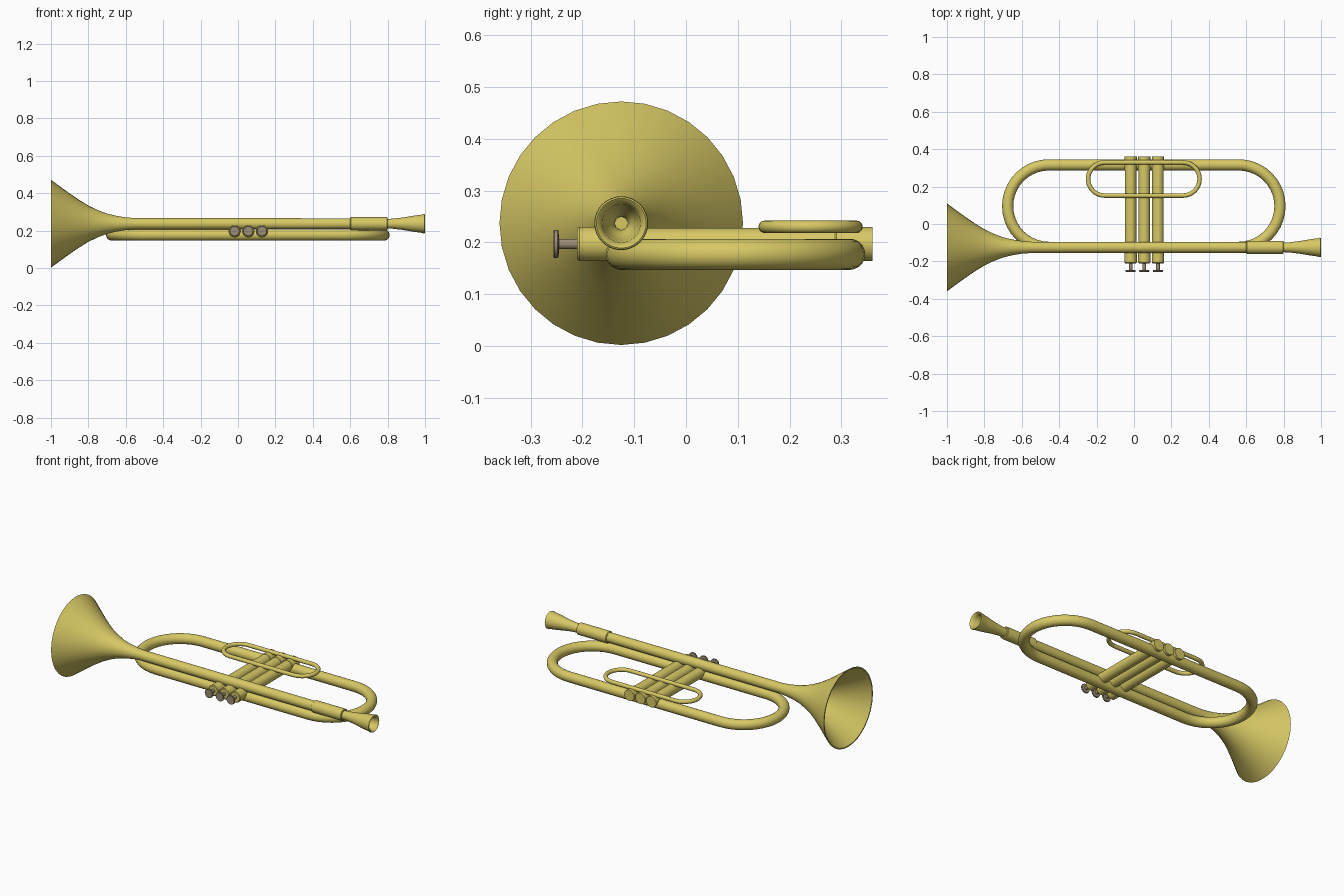
import bpy, bmesh, math
from mathutils import Vector

if "Cube" in bpy.data.objects:
    bpy.data.objects.remove(bpy.data.objects["Cube"])


def material(name, color):
    m = bpy.data.materials.new(name)
    m.diffuse_color = color
    m.use_nodes = True
    m.node_tree.nodes["Principled BSDF"].inputs["Base Color"].default_value = m.diffuse_color
    return m


brass = material("brass", (0.68, 0.58, 0.13, 1))
button_metal = material("button_metal", (0.33, 0.27, 0.18, 1))


def finish(name, bm, mat, angle=35):
    bmesh.ops.recalc_face_normals(bm, faces=bm.faces)
    me = bpy.data.meshes.new(name)
    bm.to_mesh(me)
    bm.free()
    me.materials.append(mat)
    ob = bpy.data.objects.new(name, me)
    bpy.context.collection.objects.link(ob)
    bpy.ops.object.select_all(action='DESELECT')
    bpy.context.view_layer.objects.active = ob
    ob.select_set(True)
    bpy.ops.object.shade_smooth_by_angle(angle=math.radians(angle))
    return ob


def bridge(bm, a, b):
    n = len(a)
    for i in range(n):
        bm.faces.new((a[i], a[(i + 1) % n], b[(i + 1) % n], b[i]))


def lathe(name, profile, origin, axis, mat=brass, sides=32):
    """Revolve (distance, radius) points about 'X' or 'Y'; both ends are capped."""
    bm = bmesh.new()
    rings = []
    for d, r in profile:
        ring = []
        for i in range(sides):
            a = 2 * math.pi * i / sides
            u, v = r * math.cos(a), r * math.sin(a)
            offset = Vector((d, u, v)) if axis == 'X' else Vector((u, d, v))
            ring.append(bm.verts.new(Vector(origin) + offset))
        rings.append(ring)
    for a, b in zip(rings, rings[1:]):
        bridge(bm, a, b)
    bm.faces.new(rings[0])
    bm.faces.new(rings[-1])
    return finish(name, bm, mat)


def stadium_tube(name, x0, x1, y0, y1, z, r, steps=20, sides=20):
    """Closed tube around a stadium; x0 and x1 are the end-arc centres."""
    rad, cy = (y1 - y0) / 2, (y0 + y1) / 2
    bm = bmesh.new()
    rings = []
    for cx, start in ((x1, -math.pi / 2), (x0, math.pi / 2)):
        for i in range(steps + 1):
            a = start + math.pi * i / steps
            out = Vector((math.cos(a), math.sin(a), 0))
            c = Vector((cx, cy, z)) + out * rad
            rings.append([bm.verts.new(c + out * r * math.cos(t) + Vector((0, 0, r * math.sin(t))))
                          for t in (2 * math.pi * k / sides for k in range(sides))])
    for i, ring in enumerate(rings):
        bridge(bm, ring, rings[(i + 1) % len(rings)])
    return finish(name, bm, brass)


# Bell and lead pipe on one axis, with a hollow flared mouth
AXIS = (0, -0.125, 0.237)
flare = [(-1.0, 0.235), (-0.95, 0.198), (-0.9, 0.162), (-0.85, 0.128), (-0.8, 0.097),
         (-0.75, 0.073), (-0.7, 0.054), (-0.65, 0.042), (-0.6, 0.034), (-0.55, 0.030)]
inner = [(x, r - 0.007) for x, r in reversed(flare)]
lathe("bell_and_lead_pipe", inner + flare + [(0.62, 0.029)], AXIS, 'X')

# Mouthpiece receiver sleeve
lathe("receiver_sleeve", [(0.6, 0.031), (0.603, 0.035), (0.797, 0.035), (0.8, 0.031)], AXIS, 'X')

# Mouthpiece with rim and cup
lathe("mouthpiece", [(0.78, 0.025), (0.83, 0.027), (0.88, 0.033), (0.94, 0.043), (0.985, 0.049),
                     (0.992, 0.052), (0.998, 0.051), (1.0, 0.048), (0.996, 0.043), (0.985, 0.037),
                     (0.95, 0.033), (0.92, 0.022), (0.905, 0.013), (0.86, 0.012)], AXIS, 'X')

# Main tubing loop and the small slide loop above it
stadium_tube("main_loop", -0.455, 0.56, -0.125, 0.316, 0.177, 0.03)
stadium_tube("slide_loop", -0.157, 0.262, 0.152, 0.329, 0.230, 0.012)

# Three valves, each with a stem and finger button
for i, x in enumerate((-0.018, 0.055, 0.128), 1):
    lathe(f"valve_{i}", [(-0.21, 0.029), (-0.206, 0.033), (-0.15, 0.033), (-0.148, 0.031),
                         (0.288, 0.031), (0.29, 0.033), (0.36, 0.033)], (x, 0, 0.197), 'Y')
    lathe(f"valve_button_{i}", [(-0.256, 0.025), (-0.254, 0.027), (-0.248, 0.027), (-0.246, 0.025),
                                (-0.245, 0.010), (-0.2, 0.010)], (x, 0, 0.197), 'Y', button_metal)
